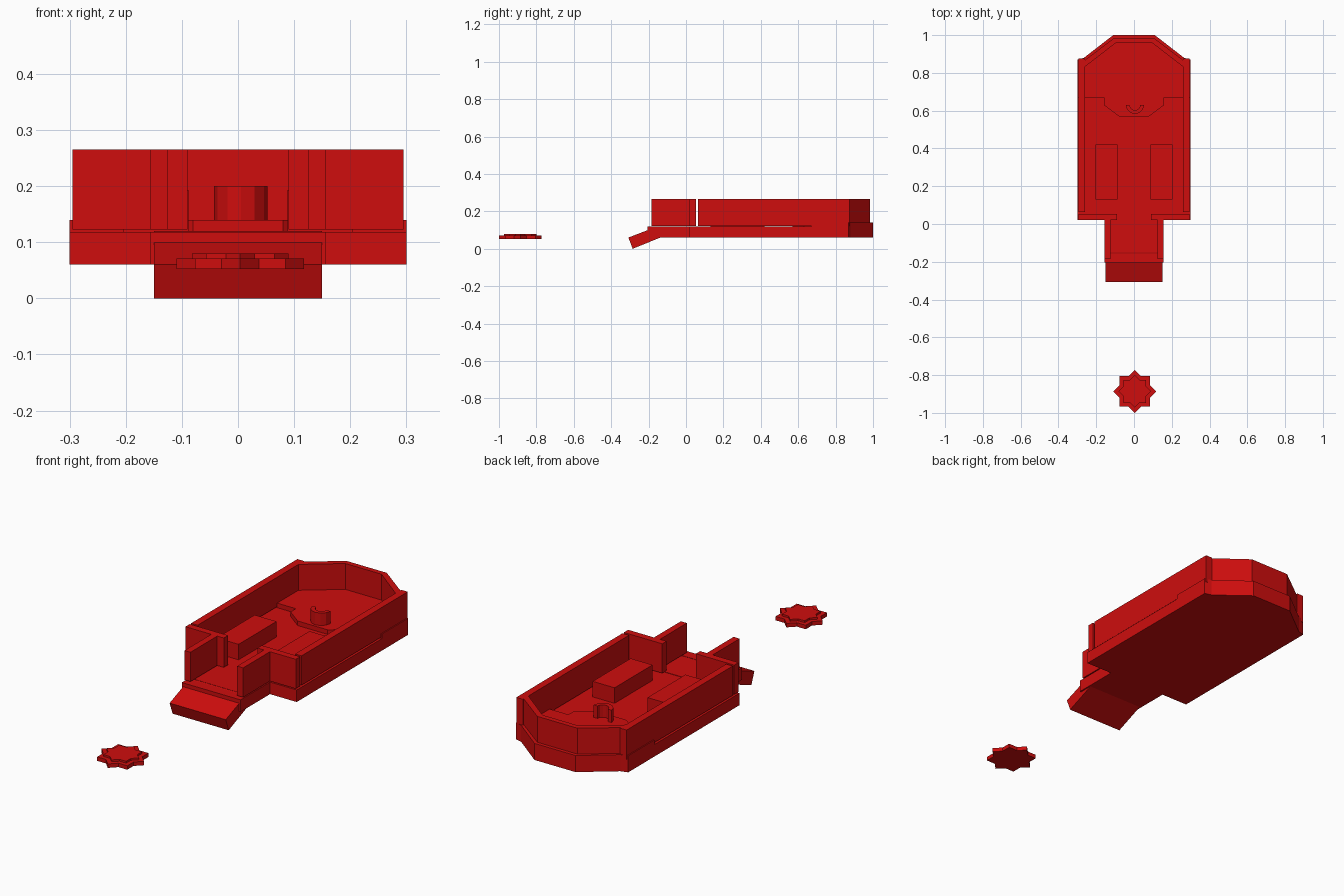
import bpy, bmesh
from math import sin, cos, pi
from mathutils import Vector

cube = bpy.data.objects.get("Cube")
if cube:
    bpy.data.objects.remove(cube)

red = bpy.data.materials.new("red")
red.use_nodes = True
COLOUR = (0.62, 0.004, 0.004, 1)
red.diffuse_color = COLOUR
red.node_tree.nodes["Principled BSDF"].inputs["Base Color"].default_value = COLOUR


def prism(name, points, low, high, axes="xy"):
    """Extrude a flat outline from low to high along the remaining axis."""
    def place(p, h):
        return (p[0], p[1], h) if axes == "xy" else (h, p[0], p[1])
    bm = bmesh.new()
    face = bm.faces.new([bm.verts.new(place(p, low)) for p in points])
    out = bmesh.ops.extrude_face_region(bm, geom=[face])
    verts = [v for v in out["geom"] if isinstance(v, bmesh.types.BMVert)]
    shift = Vector(place((0, 0), high - low))
    bmesh.ops.translate(bm, verts=verts, vec=shift)
    bmesh.ops.recalc_face_normals(bm, faces=bm.faces)
    mesh = bpy.data.meshes.new(name)
    bm.to_mesh(mesh)
    bm.free()
    mesh.materials.append(red)
    obj = bpy.data.objects.new(name, mesh)
    bpy.context.collection.objects.link(obj)
    return obj


def box(name, x0, x1, y0, y1, z0, z1):
    return prism(name, [(x0, y0), (x1, y0), (x1, y1), (x0, y1)], z0, z1)


def mirrored(half):
    """Close an outline given as its right half, from front to back."""
    return half + [(-x, y) for x, y in reversed(half)]


BOTTOM, FLOOR, STAGE = 0.06, 0.118, 0.14
WALL_LOW, WALL_TOP = 0.123, 0.265

# Floor slab with entrance porch and angled rear end
prism("floor", mirrored([(0.157, -0.205), (0.157, 0.02), (0.3, 0.02),
                         (0.3, 0.87), (0.265, 0.88), (0.11, 1.0)]), BOTTOM, FLOOR)
box("porch_floor", -0.125, 0.125, -0.15, 0.03, BOTTOM, 0.12)

# Raised rear stage with a projecting front
prism("stage", mirrored([(0.08, 0.57), (0.16, 0.63), (0.16, 0.67), (0.3, 0.67),
                         (0.3, 0.87), (0.265, 0.88), (0.11, 1.0)]), BOTTOM, STAGE)

# Sloping entrance ramp
prism("ramp", [(-0.285, 0.0), (-0.13, 0.063), (-0.152, 0.12), (-0.308, 0.06)],
      -0.15, 0.15, "yz")

# Walls and benches on each side
for side, s in (("left", 1), ("right", -1)):
    prism(side + "_side_wall", [(s * x, y) for x, y in
          [(0.26, 0.064), (0.295, 0.064), (0.295, 0.875), (0.26, 0.875)]],
          WALL_LOW, WALL_TOP)
    prism(side + "_front_wall", [(s * x, y) for x, y in
          [(0.125, -0.185), (0.157, -0.185), (0.157, 0.02), (0.295, 0.02),
           (0.295, 0.053), (0.09, 0.053), (0.09, 0.02), (0.125, 0.02)]],
          WALL_LOW, WALL_TOP)
    prism(side + "_bench", [(s * x, y) for x, y in
          [(0.088, 0.13), (0.205, 0.13), (0.205, 0.42), (0.088, 0.42)]],
          FLOOR - 0.01, 0.193)

# Angled wall around the rear
outer = [(0.26, 0.868), (0.107, 0.983)]
inner = [(0.26, 0.832), (0.097, 0.958)]
prism("rear_wall", outer + [(-x, y) for x, y in reversed(outer)]
      + [(-x, y) for x, y in inner] + inner[::-1], WALL_LOW, WALL_TOP)

# Curved lectern, open to the rear
angles = [pi + i * pi / 6 for i in range(7)]
arc = [(0.005 + 0.048 * cos(a), 0.63 + 0.048 * sin(a)) for a in angles]
arc += [(0.005 + 0.028 * cos(a), 0.63 + 0.028 * sin(a)) for a in reversed(angles)]
prism("lectern", arc, STAGE - 0.01, 0.2)


# Two-tier eight-pointed star in front
def star(name, radius, z0, z1):
    notch = radius * cos(pi / 4) / cos(pi / 8)
    pts = []
    for i in range(16):
        r = notch if i % 2 else radius
        pts.append((0.004 + r * cos(i * pi / 8), -0.886 + r * sin(i * pi / 8)))
    prism(name, pts, z0, z1)


star("star_base", 0.114, 0.052, 0.071)
star("star_top", 0.086, 0.07, 0.08)
